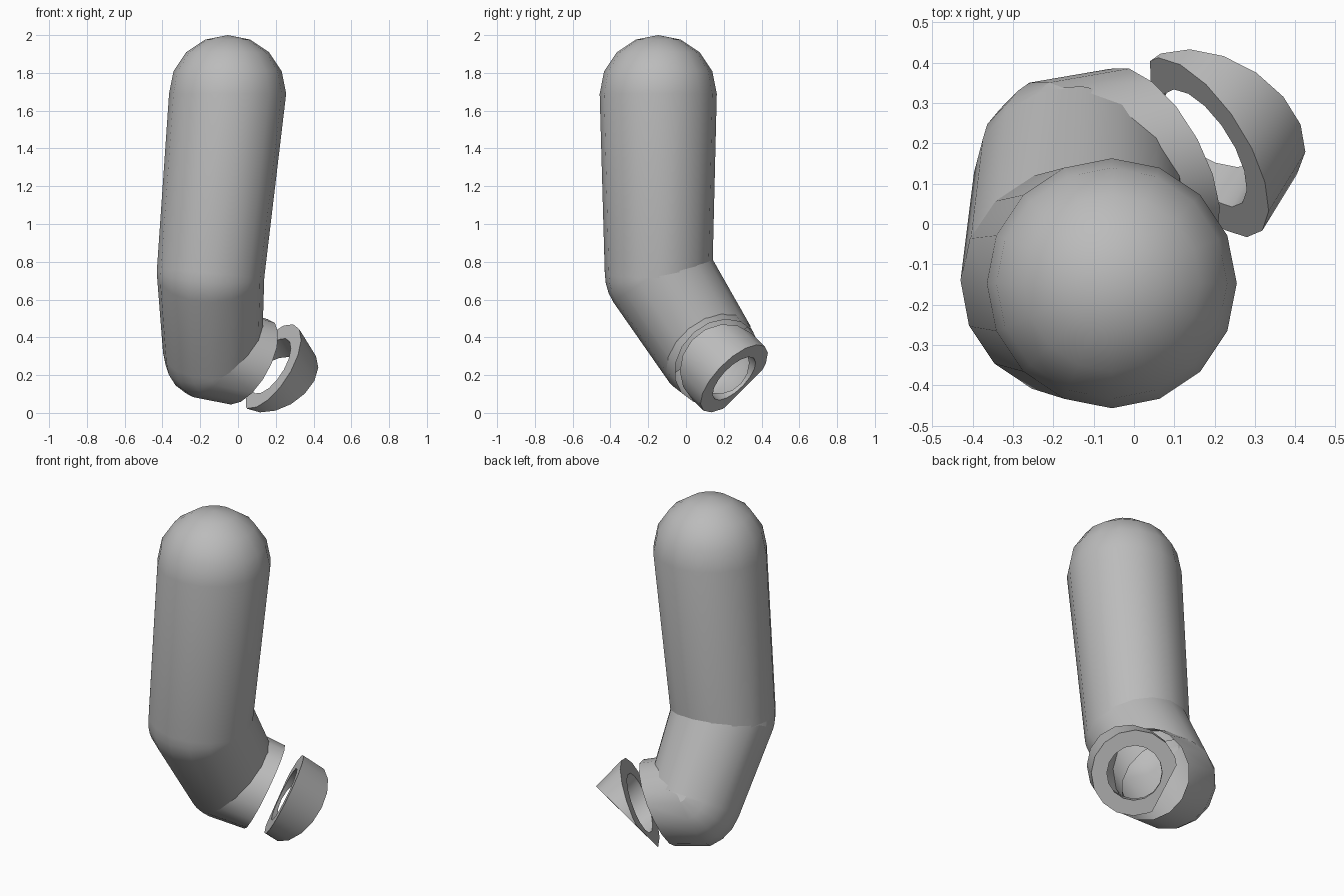
import bpy, bmesh, math
from mathutils import Vector

cube = bpy.data.objects.get("Cube")
if cube:
    bpy.data.objects.remove(cube)

SIDES = 16
GREY = (0.5, 0.5, 0.5, 1)
mat = bpy.data.materials.new("plain grey")
mat.use_nodes = True
mat.diffuse_color = GREY
mat.node_tree.nodes["Principled BSDF"].inputs["Base Color"].default_value = GREY


def add_ring(bm, centre, axis, side, radius):
    up = axis.cross(side)
    return [bm.verts.new(centre + radius * (math.cos(a) * side + math.sin(a) * up))
            for a in (math.tau * i / SIDES for i in range(SIDES))]


def skin(bm, a, b):
    for i in range(SIDES):
        j = (i + 1) % SIDES
        bm.faces.new((a[i], a[j], b[j], b[i]))


def finish(name, bm, angle):
    bmesh.ops.recalc_face_normals(bm, faces=bm.faces[:])
    mesh = bpy.data.meshes.new(name)
    bm.to_mesh(mesh)
    bm.free()
    mesh.materials.append(mat)
    obj = bpy.data.objects.new(name, mesh)
    bpy.context.collection.objects.link(obj)
    bpy.ops.object.select_all(action='DESELECT')
    obj.select_set(True)
    bpy.context.view_layer.objects.active = obj
    bpy.ops.object.shade_smooth_by_angle(angle=math.radians(angle))
    return obj


# Joint centres and directions
shoulder = Vector((-0.055, -0.147, 1.69))
elbow = Vector((-0.145, -0.145, 0.74))
wrist = Vector((-0.135, 0.12, 0.32))
arm_end = Vector((0.06, 0.165, 0.27))
gap_axis = Vector((0.79, 0.44, -0.43)).normalized()
cuff_axis = Vector((0.40, 0.65, -0.645)).normalized()

# Bent arm: dome, then rings that turn at each joint
down = Vector((0, 0, -1))
upper = (elbow - shoulder).normalized()
lower = (wrist - elbow).normalized()
stations = []
for k in range(1, 5):
    a = math.radians(22.5 * k)
    stations.append((shoulder - down * 0.31 * math.cos(a), down, 0.31 * math.sin(a)))
for joint, start, stop, radius in ((elbow, upper, lower, 0.285),
                                   (wrist, lower, gap_axis, 0.262)):
    for t in (0, 0.33, 0.67, 1):
        stations.append((joint, start.slerp(stop, t), radius))
stations.append((arm_end, gap_axis, 0.25))

bm = bmesh.new()
side, axis, previous = Vector((1, 0, 0)), down, None
for centre, direction, radius in stations:
    side = axis.rotation_difference(direction) @ side
    axis = direction
    ring = add_ring(bm, centre, axis, side, radius)
    if previous:
        skin(bm, previous, ring)
    else:
        top = bm.verts.new(shoulder - down * 0.31)
        for i in range(SIDES):
            bm.faces.new((top, ring[i], ring[(i + 1) % SIDES]))
    previous = ring
finish("bent_arm", bm, 40)

# Cuff: thick tube, cut to a wedge by the gap plane
far = Vector((0.21, 0.255, 0.182))
near = Vector((0.15, 0.20, 0.22))
side = cuff_axis.orthogonal().normalized()
bm = bmesh.new()
loops = [add_ring(bm, far - cuff_axis * back, cuff_axis, side, r)
         for back, r in ((0, 0.15), (0, 0.235), (0.4, 0.235), (0.4, 0.165))]
for i in range(4):
    skin(bm, loops[i], loops[(i + 1) % 4])
cut = bmesh.ops.bisect_plane(bm, geom=bm.verts[:] + bm.edges[:] + bm.faces[:],
                             plane_co=near, plane_no=gap_axis, clear_inner=True)
edges = [e for e in cut["geom_cut"] if isinstance(e, bmesh.types.BMEdge)]
bmesh.ops.triangle_fill(bm, edges=edges, use_beauty=True, normal=gap_axis)
finish("wrist_cuff", bm, 27)
